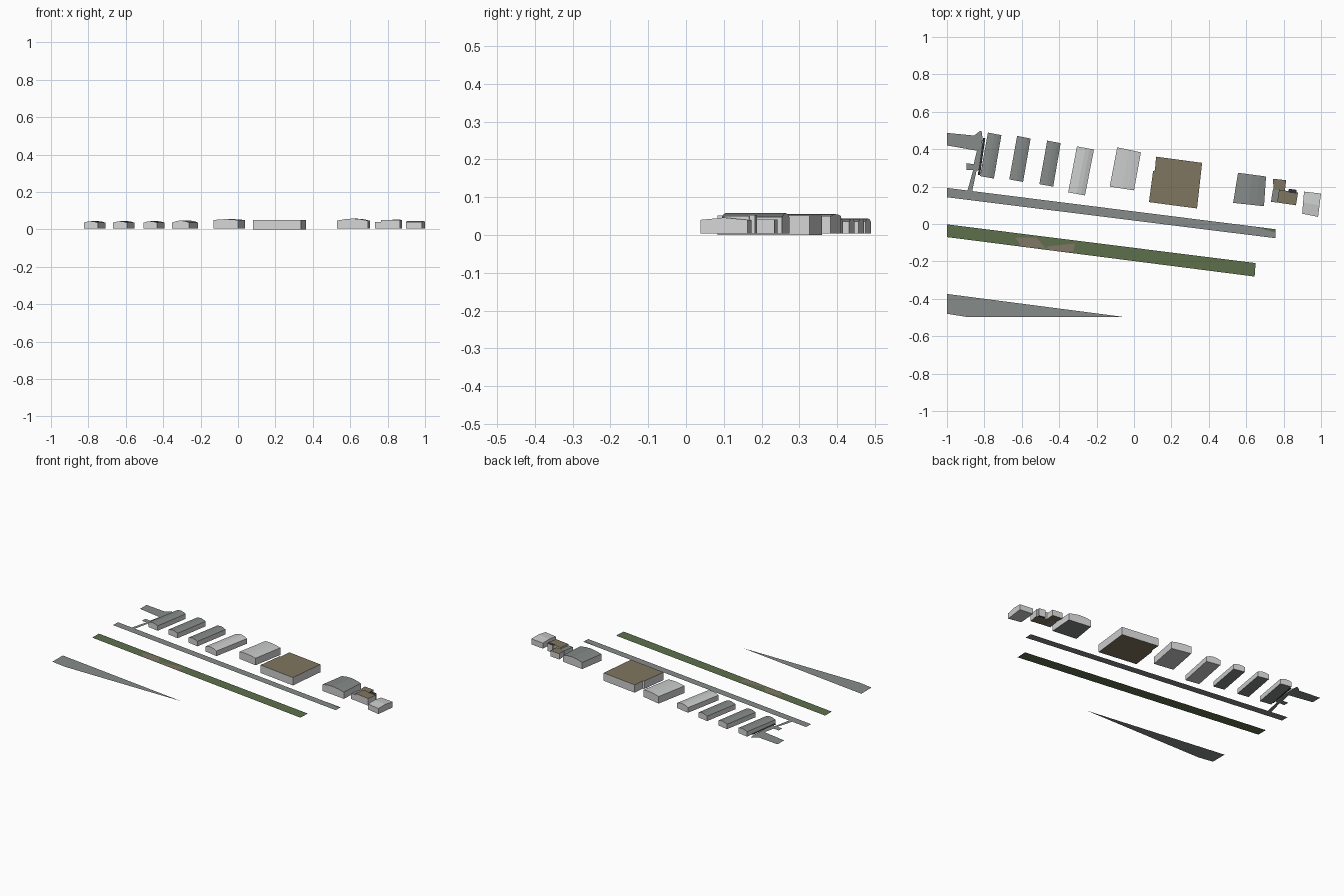
import bpy, bmesh, math
from mathutils import Vector

cube = bpy.data.objects.get("Cube")
if cube:
    bpy.data.objects.remove(cube, do_unlink=True)


def material(name, r, g, b):
    m = bpy.data.materials.new(name)
    m.use_nodes = True
    m.diffuse_color = (r, g, b, 1)
    m.node_tree.nodes["Principled BSDF"].inputs["Base Color"].default_value = (r, g, b, 1)
    return m


tarmac = material("grey tarmac", 0.24, 0.26, 0.248)
grass = material("green grass", 0.11, 0.16, 0.073)
earth = material("bare earth", 0.22, 0.185, 0.13)
wall = material("pale wall", 0.66, 0.66, 0.66)
grey_roof = material("grey roof", 0.23, 0.25, 0.24)
pale_roof = material("pale roof", 0.59, 0.60, 0.60)
brown_roof = material("brown roof", 0.215, 0.182, 0.117)
dark = material("dark slate", 0.03, 0.03, 0.035)

BASE = 0.004
GROUND = 0.012


def finish(name, bm, mats):
    mesh = bpy.data.meshes.new(name)
    bm.to_mesh(mesh)
    bm.free()
    for m in mats:
        mesh.materials.append(m)
    obj = bpy.data.objects.new(name, mesh)
    bpy.context.collection.objects.link(obj)


def plate(name, outline, mat, lift=0.0):
    """Flat ground area facing up."""
    bm = bmesh.new()
    f = bm.faces.new([bm.verts.new((x, y, GROUND + lift)) for x, y in outline])
    f.normal_update()
    if f.normal.z < 0:
        f.normal_flip()
    finish(name, bm, [mat])


def block(name, outline, top, roof, base=BASE):
    """Flat-roofed closed block; roof and floor share a colour."""
    bm = bmesh.new()
    low = [bm.verts.new((x, y, base)) for x, y in outline]
    high = [bm.verts.new((x, y, top)) for x, y in outline]
    for ring in (low, high):
        bm.faces.new(ring).material_index = 1
    n = len(low)
    for i in range(n):
        j = (i + 1) % n
        bm.faces.new((low[i], low[j], high[j], high[i]))
    bmesh.ops.recalc_face_normals(bm, faces=bm.faces)
    finish(name, bm, [wall, roof])


def hall(name, corners, eave, ridge, roof, segments=4):
    """Closed hall with a low faceted arch from side to side.
    Corners run front left, front right, back right, back left."""
    fl, fr, br, bl = [Vector(c) for c in corners]
    bm = bmesh.new()

    def end(a, b):
        arch = []
        for i in range(segments + 1):
            t = i / segments
            p = a.lerp(b, t)
            arch.append(bm.verts.new((p.x, p.y, eave + (ridge - eave) * math.sin(math.pi * t))))
        feet = [bm.verts.new((p.x, p.y, BASE)) for p in (a, b)]
        bm.faces.new([feet[0], feet[1]] + arch[::-1])
        return arch, feet

    front, front_feet = end(fl, fr)
    back, back_feet = end(bl, br)
    for i in range(segments):
        bm.faces.new((front[i], front[i + 1], back[i + 1], back[i])).material_index = 1
    for k, i in ((0, 0), (1, segments)):
        bm.faces.new((front_feet[k], back_feet[k], back[i], front[i]))
    bm.faces.new(front_feet + back_feet[::-1]).material_index = 1
    bmesh.ops.recalc_face_normals(bm, faces=bm.faces)
    finish(name, bm, [wall, roof])


# Ground strips
plate("runway", [(-1, .143), (.757, -.076), (.757, -.028), (-1, .193)], tarmac)
plate("grass_strip", [(-1, -.07), (.645, -.281), (.65, -.209), (-1, -.002)], grass)
plate("far_apron", [(-1, -.48), (-.9, -.496), (-.062, -.496), (-1, -.374)], tarmac)
plate("taxiway", [(-1, .42), (-.84, .392), (-.857, .32), (-.895, .325), (-.895, .288),
                  (-.86, .288), (-.89, .179), (-.865, .176), (-.842, .285), (-.825, .29),
                  (-.81, .46), (-.815, .496), (-.825, .496), (-.855, .473), (-1, .487)], tarmac)
plate("shed_gutter", [(-.835, .262), (-.823, .262), (-.795, .46), (-.807, .46)], dark, .002)
plate("worn_patch_left", [(-.635, -.073), (-.6, -.123), (-.475, -.128), (-.52, -.073)],
      earth, .001)
plate("worn_patch_right", [(-.48, -.133), (-.4, -.148), (-.325, -.148), (-.315, -.104),
                           (-.45, -.118)], earth, .001)
plate("runway_end_verge", [(.64, -.014), (.757, -.046), (.757, -.028)], grass, .001)

# Row of three equal sheds
for i, (x, y) in enumerate([(-.823, .256), (-.667, .238), (-.506, .213)]):
    hall(f"long_shed_{i + 1}",
         [(x, y), (x + .074, y - .013), (x + .114, y + .219), (x + .042, y + .233)],
         .036, .044, grey_roof)

# Larger halls
hall("pale_shed", [(-.352, .169), (-.262, .153), (-.214, .398), (-.305, .415)],
     .037, .048, pale_roof)
hall("wide_hall", [(-.13, .2), (0, .18), (.037, .383), (-.09, .41)], .05, .055, pale_roof)
hall("arched_hangar", [(.53, .113), (.695, .095), (.706, .254), (.556, .274)],
     .047, .058, grey_roof)
hall("end_house", [(.984, .038), (1, .163), (.909, .173), (.899, .055)],
     .04, .046, pale_roof, 2)

# Big flat hall with a stepped side
block("main_hall", [(.08, .117), (.337, .083), (.364, .327), (.118, .36), (.112, .287),
                    (.102, .283)], .051, brown_roof, 0)

# Cluster of small blocks
block("cluster_front", [(.765, .115), (.866, .1), (.877, .167), (.776, .184)], .05, brown_roof)
block("cluster_back", [(.746, .184), (.807, .175), (.813, .234), (.743, .242)], .041, brown_roof)
block("cluster_side", [(.732, .118), (.765, .115), (.776, .184), (.743, .187)], .041, grey_roof)
block("cluster_tower", [(.825, .168), (.868, .163), (.87, .182), (.828, .188)], .053, dark)
